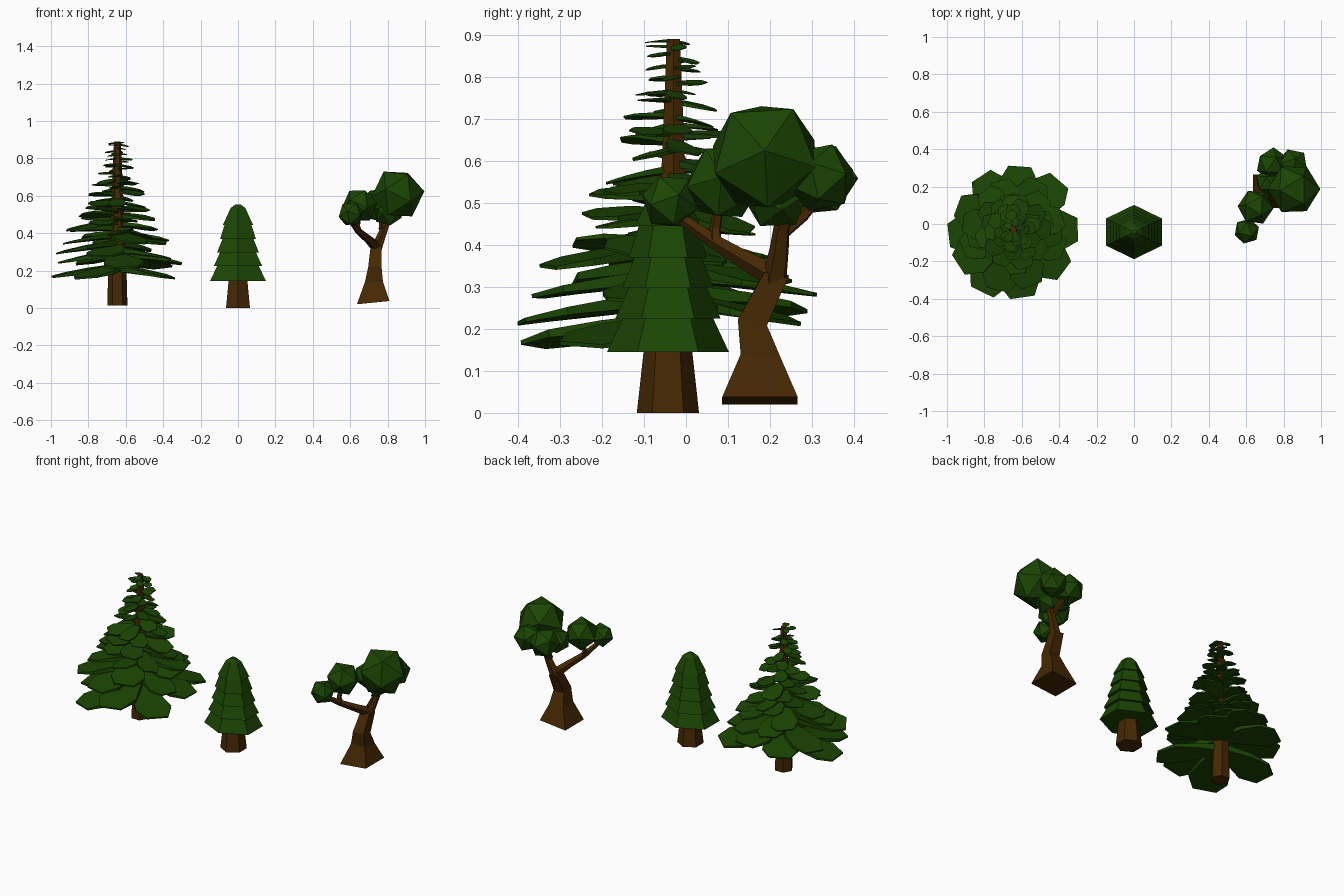
import bpy, bmesh, math, random
from mathutils import Vector, Matrix

random.seed(4)
cube = bpy.data.objects.get("Cube")
if cube:
    bpy.data.objects.remove(cube, do_unlink=True)


def material(name, rgb):
    m = bpy.data.materials.new(name)
    m.use_nodes = True
    m.diffuse_color = (*rgb, 1)
    m.node_tree.nodes["Principled BSDF"].inputs["Base Color"].default_value = (*rgb, 1)
    return m


green = material("leaf green", (0.011, 0.06, 0.001))
brown = material("bark brown", (0.06, 0.021, 0.001))


def finish(bm, name, mat):
    bmesh.ops.recalc_face_normals(bm, faces=bm.faces)
    mesh = bpy.data.meshes.new(name)
    bm.to_mesh(mesh)
    bm.free()
    mesh.materials.append(mat)
    obj = bpy.data.objects.new(name, mesh)
    bpy.context.collection.objects.link(obj)


def ring(center, axis, rx, ry, sides, phase):
    """Regular polygon around a centre, square to the axis."""
    turn = Vector((0, 0, 1)).rotation_difference(Vector(axis))
    pts = []
    for i in range(sides):
        a = phase + math.tau * i / sides
        pts.append(Vector(center) + turn @ Vector((rx * math.cos(a), ry * math.sin(a), 0)))
    return pts


def loft(bm, rings):
    """Closed skin through equal-sized rings."""
    loops = [[bm.verts.new(p) for p in r] for r in rings]
    n = len(loops[0])
    for low, high in zip(loops, loops[1:]):
        for i in range(n):
            j = (i + 1) % n
            bm.faces.new((low[i], low[j], high[j], high[i]))
    bm.faces.new(loops[0][::-1])
    bm.faces.new(loops[-1])


def limb(name, stations, sides=5):
    """Tapered branch through (x, y, z, radius) stations."""
    pts = [Vector(s[:3]) for s in stations]
    rings = []
    for i, s in enumerate(stations):
        axis = pts[min(i + 1, len(pts) - 1)] - pts[max(i - 1, 0)]
        rings.append(ring(pts[i], axis, s[3], s[3], sides, math.pi / 4))
    bm = bmesh.new()
    loft(bm, rings)
    finish(bm, name, brown)


UP = (0, 0, 1)
HALF = math.pi / 2

# Small pine: hexagonal trunk and five stacked skirts
PY = -0.043
bm = bmesh.new()
loft(bm, [ring((0, PY, z), UP, r, r, 6, HALF) for z, r in ((0, 0.074), (0.2, 0.052))])
finish(bm, "pine_trunk", brown)

bm = bmesh.new()
skirts = [(0.145, 0.145), (0.225, 0.125), (0.298, 0.108), (0.37, 0.093), (0.445, 0.078)]
for i, (z, r) in enumerate(skirts):
    if i < 4:
        levels = [(z, r), (skirts[i + 1][0] + 0.004, r * 0.73)]
    else:
        levels = [(z, r), (0.535, 0.038), (0.555, 0.012)]
    loft(bm, [ring((0, PY, h), UP, q * 1.19, q, 6, HALF) for h, q in levels])
finish(bm, "pine_skirts", green)

# Tall fir: straight trunk
FX, FY = -0.645, -0.03
bm = bmesh.new()
loft(bm, [ring((FX, FY, z), UP, r, r, 6, 0) for z, r in ((0.015, 0.054), (0.3, 0.046), (0.89, 0.018))])
finish(bm, "fir_trunk", brown)

BOUGH = [(0, -0.06), (0.45, -0.24), (0.78, -0.29), (0.99, -0.17),
         (0.98, 0.18), (0.72, 0.3), (0.4, 0.21), (0, 0.06)]


def bough(bm, z, length, angle, droop, sway):
    """Wedge-shaped bough, thick near the trunk and thin at the tip."""
    place = Matrix.Translation((FX, FY, z)) @ Matrix.Rotation(angle, 4, 'Z') \
        @ Matrix.Rotation(droop, 4, 'Y') @ Matrix.Rotation(random.uniform(-sway, sway), 4, 'X')
    top, low = [], []
    for x, y in BOUGH:
        bend = -0.06 * x * x
        thick = 0.11 - 0.085 * x
        top.append(place @ (Vector((x, y, bend)) * length))
        low.append(place @ (Vector((x, y, bend - thick)) * length))
    loft(bm, [low, top])


# Lower boughs: (compass degrees, length, tip height)
lower_boughs = [(0, 0.355, 0.24), (47, 0.37, 0.22), (84, 0.35, 0.285), (121, 0.345, 0.24),
                (157, 0.335, 0.25), (185, 0.358, 0.17), (212, 0.36, 0.30), (243, 0.385, 0.165),
                (277, 0.377, 0.22), (321, 0.36, 0.165),
                (255, 0.345, 0.28), (288, 0.325, 0.35), (15, 0.28, 0.36), (172, 0.28, 0.42),
                (338, 0.3, 0.27), (62, 0.3, 0.31), (105, 0.28, 0.33), (200, 0.3, 0.35)]
bm = bmesh.new()
for degrees, length, tip in lower_boughs:
    bough(bm, tip + 0.19 * length, length, math.radians(degrees), 0.13, 0.12)

# Upper boughs wind up the trunk, shrinking toward the top
COUNT = 58
for i in range(COUNT):
    t = i / (COUNT - 1)
    length = (0.065 + 0.19 * (1 - t) ** 1.4) * random.uniform(0.85, 1.1)
    z = 0.40 + 0.495 * t + random.uniform(-0.012, 0.01)
    bough(bm, z, length, 2.4 * i + random.uniform(-0.25, 0.25), random.uniform(-0.08, 0.22), 0.25)
finish(bm, "fir_boughs", green)

# Crooked tree: flared square trunk, forked limbs
bm = bmesh.new()
loft(bm, [ring((0.723, 0.176, 0.029), (-0.1, 0, 1), 0.124, 0.127, 4, math.pi / 4),
          ring((0.727, 0.178, 0.135), (0, 0.1, 1), 0.068, 0.068, 4, math.pi / 4),
          ring((0.732, 0.158, 0.215), (0, 0.2, 1), 0.05, 0.05, 4, math.pi / 4),
          ring((0.738, 0.215, 0.33), (0.1, 0.3, 1), 0.04, 0.04, 4, math.pi / 4)])
finish(bm, "crooked_trunk", brown)

limb("right_fork", [(0.738, 0.21, 0.31, 0.032), (0.77, 0.223, 0.39, 0.024),
                    (0.79, 0.228, 0.44, 0.02), (0.83, 0.26, 0.52, 0.015)])
limb("back_fork", [(0.77, 0.22, 0.42, 0.018), (0.77, 0.28, 0.47, 0.015), (0.75, 0.32, 0.52, 0.012)])
limb("left_fork", [(0.742, 0.212, 0.325, 0.03), (0.70, 0.14, 0.365, 0.023),
                   (0.645, 0.065, 0.41, 0.018), (0.60, -0.02, 0.47, 0.013)])
limb("left_twig", [(0.65, 0.07, 0.405, 0.016), (0.64, 0.07, 0.44, 0.014), (0.65, 0.08, 0.5, 0.012)])

# Faceted leaf clusters: (x, y, z, radius, turn about the side axis)
clusters = {
    "crown_cluster": (0.855, 0.187, 0.61, 0.142, 0.06),
    "back_cluster": (0.74, 0.32, 0.555, 0.09, 0.3),
    "back_left_cluster": (0.85, 0.32, 0.56, 0.085, 0.5),
    "under_cluster": (0.80, 0.215, 0.515, 0.082, 0.2),
    "inner_cluster": (0.725, 0.225, 0.54, 0.078, 0.4),
    "middle_cluster": (0.65, 0.09, 0.548, 0.097, 0.1),
    "tip_cluster": (0.603, -0.038, 0.503, 0.07, 0),
}
for i, (name, (x, y, z, r, turn)) in enumerate(clusters.items()):
    bm = bmesh.new()
    place = Matrix.Translation((x, y, z)) @ Matrix.Rotation(0.4 * i, 4, 'Z') \
        @ Matrix.Rotation(HALF - 0.1, 4, 'Y') @ Matrix.Rotation(turn, 4, 'Z')
    bmesh.ops.create_icosphere(bm, subdivisions=1, radius=r, matrix=place)
    finish(bm, name, green)
